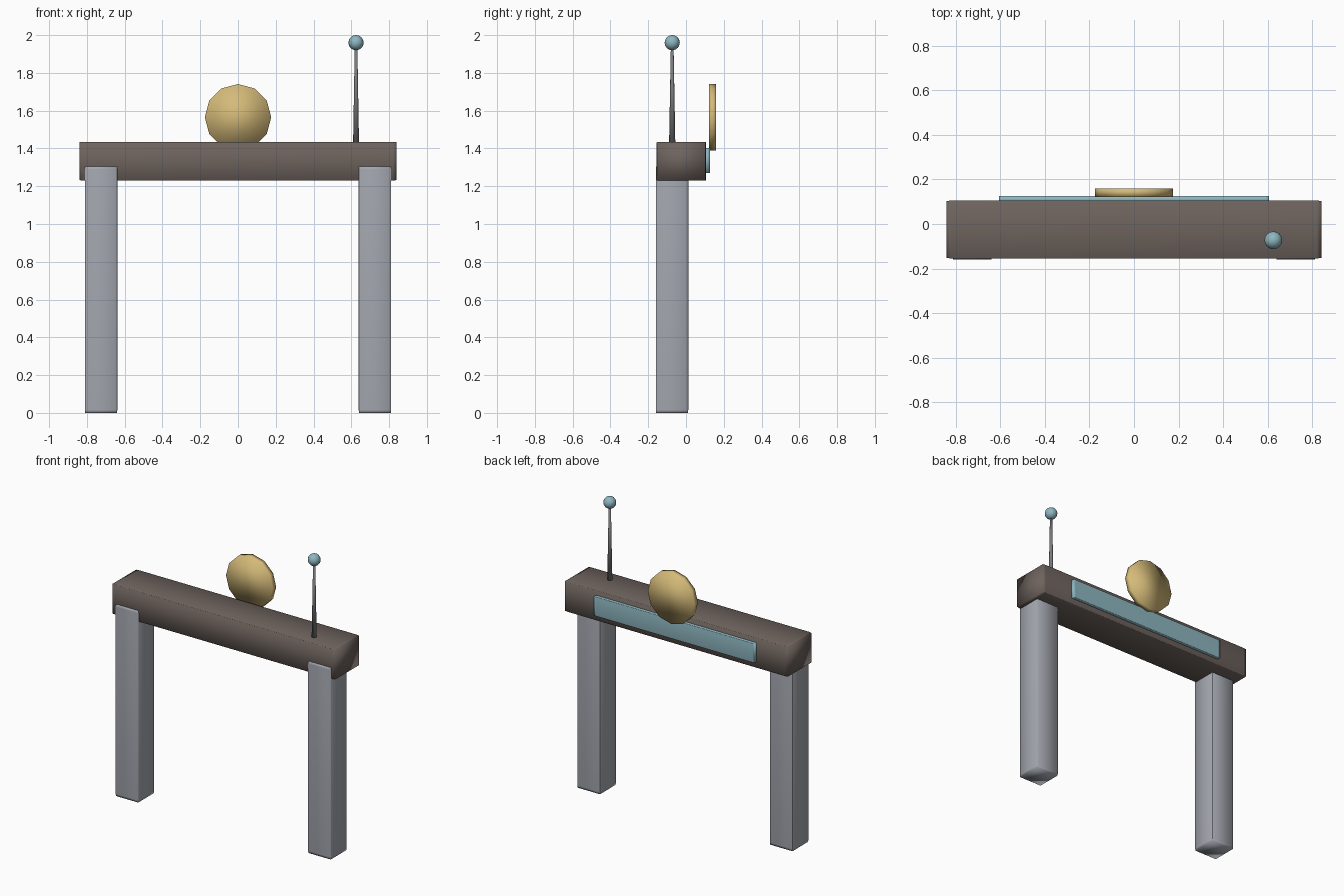
import bpy
import bmesh
import math
from mathutils import Matrix, Vector

default_cube = bpy.data.objects.get("Cube")
if default_cube:
    bpy.data.objects.remove(default_cube, do_unlink=True)


def make_material(name, rgb):
    mat = bpy.data.materials.new(name)
    mat.use_nodes = True
    mat.diffuse_color = (*rgb, 1)
    mat.node_tree.nodes["Principled BSDF"].inputs["Base Color"].default_value = (*rgb, 1)
    return mat


brown = make_material("warm brown", (0.155, 0.125, 0.11))
pale_grey = make_material("pale grey", (0.37, 0.39, 0.43))
dark_grey = make_material("dark grey", (0.2, 0.2, 0.215))
gold = make_material("gold", (0.66, 0.49, 0.19))
teal = make_material("light teal", (0.27, 0.47, 0.53))


def finish(bm, name, mat):
    for face in bm.faces:
        face.smooth = True
    mesh = bpy.data.meshes.new(name)
    bm.to_mesh(mesh)
    bm.free()
    mesh.materials.append(mat)
    obj = bpy.data.objects.new(name, mesh)
    bpy.context.collection.objects.link(obj)
    return obj


def box(name, low, high, mat, bevel=0.012):
    """Box bevelled at unit size, then stretched between two corners."""
    low, high = Vector(low), Vector(high)
    bm = bmesh.new()
    bmesh.ops.create_cube(bm, size=1)
    bmesh.ops.bevel(bm, geom=bm.edges[:], offset=bevel, segments=1,
                    profile=0.5, affect='EDGES')
    bmesh.ops.scale(bm, vec=high - low, verts=bm.verts)
    bmesh.ops.translate(bm, vec=(low + high) / 2, verts=bm.verts)
    return finish(bm, name, mat)


def cylinder(name, centre, r1, r2, depth, sides, mat, turn=Matrix()):
    bm = bmesh.new()
    bmesh.ops.create_cone(bm, cap_ends=True, segments=sides,
                          radius1=r1, radius2=r2, depth=depth,
                          matrix=Matrix.Translation(centre) @ turn)
    return finish(bm, name, mat)


# Legs and crossbeam
for side, x in (("right", -0.725), ("left", 0.725)):
    box(side + "_leg", (x - 0.086, -0.16, 0), (x + 0.086, 0.012, 1.305), pale_grey)
box("crossbeam", (-0.84, -0.155, 1.23), (0.84, 0.106, 1.435), brown)

# Panel and disc on the back
box("back_panel", (-0.605, 0.095, 1.27), (0.605, 0.126, 1.402), teal)
cylinder("disc", (0, 0.141, 1.565), 0.176, 0.176, 0.038, 12, gold,
         Matrix.Rotation(math.pi / 2, 4, 'X'))

# Antenna with a ball on top
cylinder("antenna_rod", (0.625, -0.073, 1.69), 0.0165, 0.007, 0.53, 10, dark_grey)
bm = bmesh.new()
bmesh.ops.create_uvsphere(bm, u_segments=16, v_segments=12, radius=0.04,
                          matrix=Matrix.Translation((0.625, -0.073, 1.96)))
finish(bm, "antenna_ball", teal)
